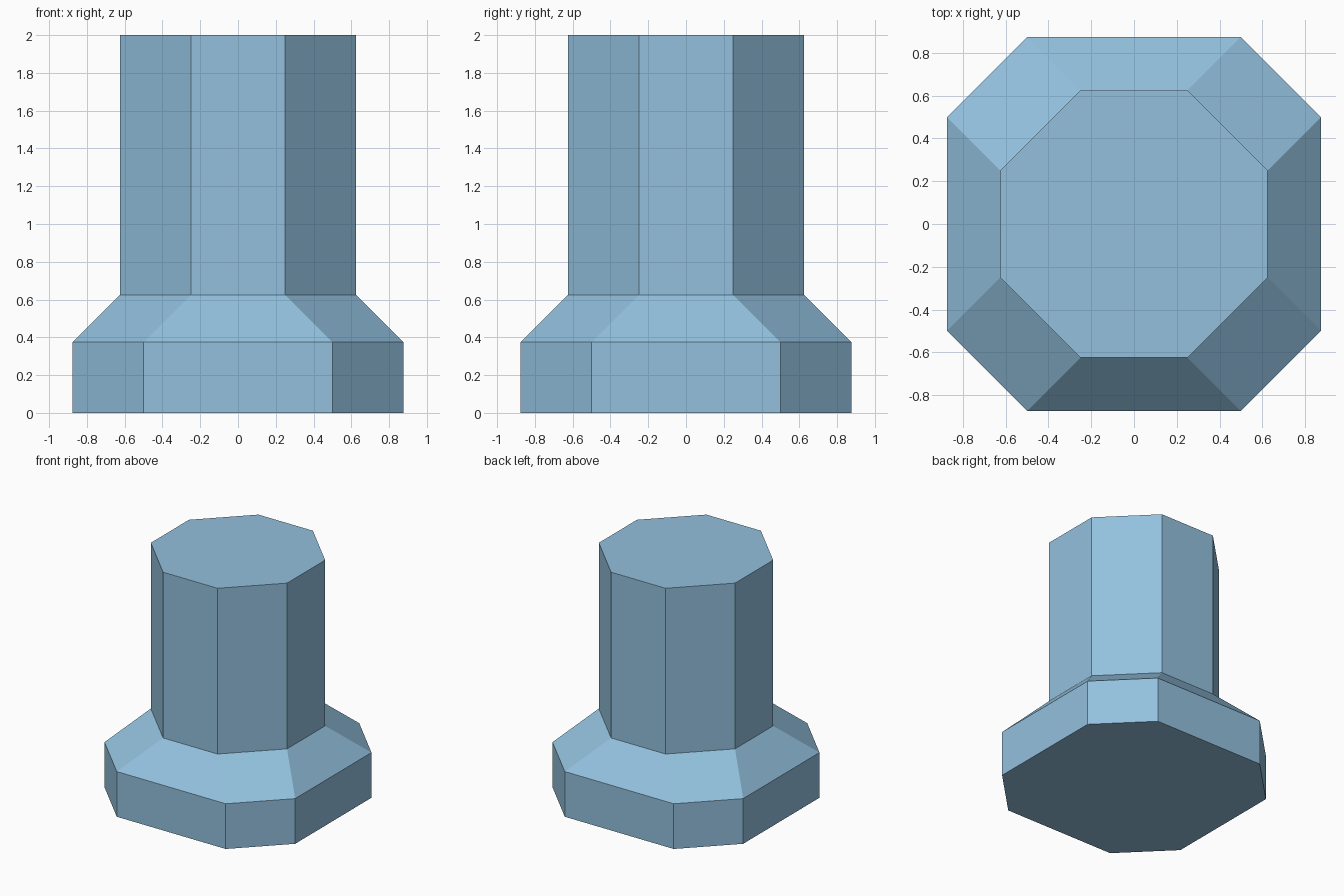
import bpy, bmesh

if "Cube" in bpy.data.objects:
    bpy.data.objects.remove(bpy.data.objects["Cube"])

# Single flat colour
blue = bpy.data.materials.new("light_blue")
blue.diffuse_color = (0.29, 0.53, 0.73, 1.0)
blue.use_nodes = True
blue.node_tree.nodes["Principled BSDF"].inputs["Base Color"].default_value = blue.diffuse_color


def octagon(half, flat):
    """Counter-clockwise octagon: half width and half length of its axis sides."""
    return [(half, -flat), (half, flat), (flat, half), (-flat, half),
            (-half, flat), (-half, -flat), (-flat, -half), (flat, -half)]


# Rings from bottom to top: height, half width, half side length
rings = [(0.0, 0.875, 0.5),      # flange bottom
         (0.375, 0.875, 0.5),    # flange top
         (0.625, 0.625, 0.25),   # end of sloped collar
         (2.0, 0.625, 0.25)]     # column top

bm = bmesh.new()
loops = [[bm.verts.new((x, y, z)) for x, y in octagon(h, f)] for z, h, f in rings]
for low, high in zip(loops, loops[1:]):
    for i in range(8):
        j = (i + 1) % 8
        bm.faces.new((low[i], low[j], high[j], high[i]))
bm.faces.new(loops[-1])
bm.faces.new(loops[0][::-1])

# Column with flared octagonal base
mesh = bpy.data.meshes.new("octagonal_column")
bm.to_mesh(mesh)
bm.free()
mesh.materials.append(blue)
bpy.context.collection.objects.link(bpy.data.objects.new("octagonal_column", mesh))
